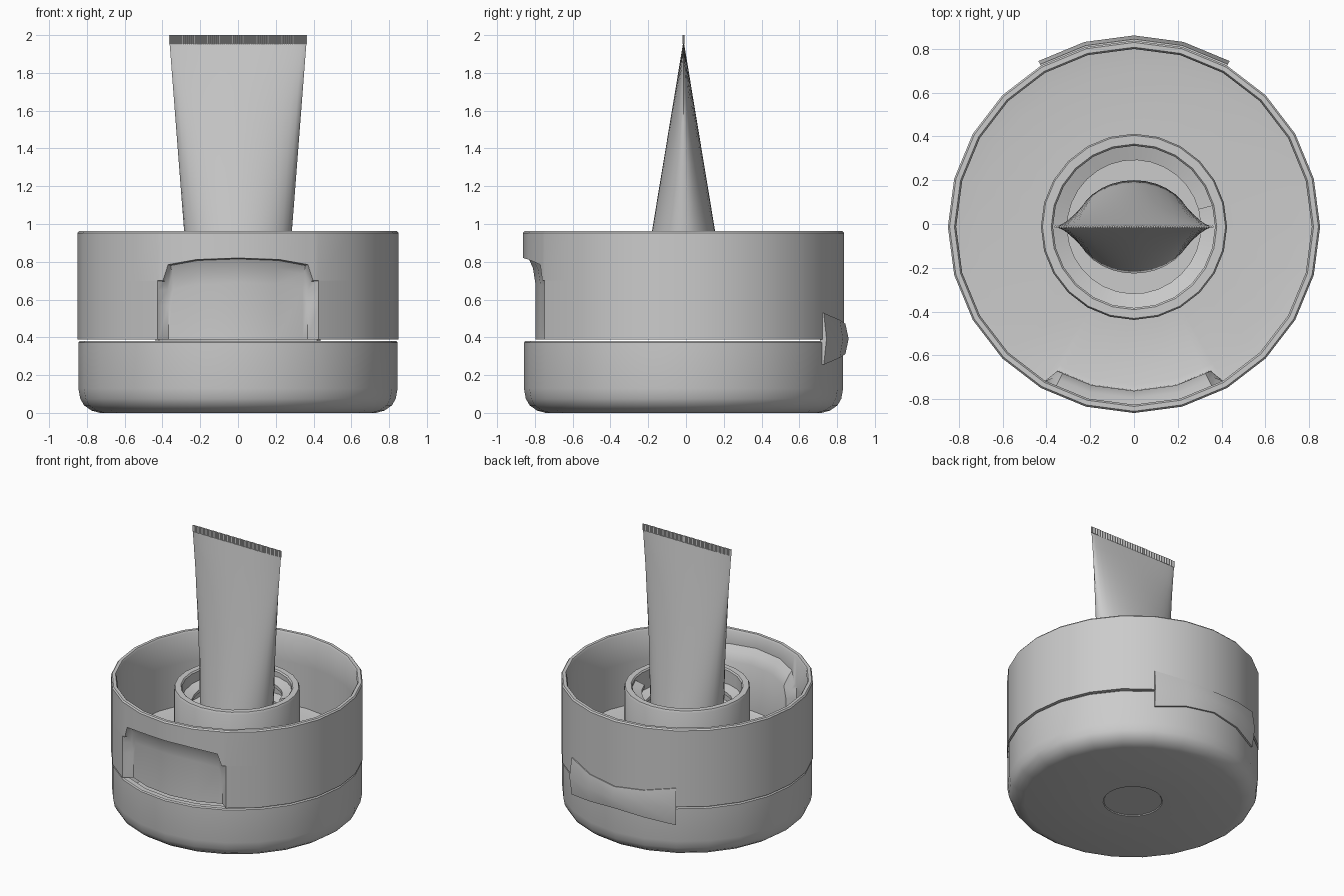
import bpy, bmesh, math
from math import radians, sin, cos, pi

if "Cube" in bpy.data.objects:
    bpy.data.objects.remove(bpy.data.objects["Cube"])

CY = -0.013          # shared axis of the cap, slightly forward of the hinge


def finish(name, bm, angle=35, merge=True):
    if merge:
        bmesh.ops.remove_doubles(bm, verts=bm.verts, dist=1e-5)
    bmesh.ops.recalc_face_normals(bm, faces=bm.faces)
    me = bpy.data.meshes.new(name)
    bm.to_mesh(me)
    bm.free()
    ob = bpy.data.objects.new(name, me)
    bpy.context.collection.objects.link(ob)
    bpy.ops.object.select_all(action='DESELECT')
    ob.select_set(True)
    bpy.context.view_layer.objects.active = ob
    bpy.ops.object.shade_smooth_by_angle(angle=radians(angle))
    return ob


def loft(bm, rows, closed=True, wrap=False):
    """Skin a list of point rows; closed joins row ends, wrap joins last row to first."""
    vs = [[bm.verts.new(p) for p in r] for r in rows]
    n, m = len(vs[0]), len(vs)
    for i in range(m if wrap else m - 1):
        a, b = vs[i], vs[(i + 1) % m]
        for j in range(n if closed else n - 1):
            k = (j + 1) % n
            bm.faces.new((a[j], a[k], b[k], b[j]))
    return vs


def polar(r, deg, z):
    """Point on a 24-sided ring, measured from the front (-y)."""
    off = (deg + 7.5) % 15 - 7.5
    off = 7.5 - abs(off)
    r *= cos(radians(7.5)) / cos(radians(off))
    return (r * sin(radians(deg)), CY - r * cos(radians(deg)), z)


# Cap body: outer skirt with thumb recess, floor and threaded neck
R = 0.85
recess_top = {0: .82, 15: .812, 26: .785, 28: .70}
angles = sorted([a * 15 for a in range(-11, 13)] + [-28, -26, 26, 28])
columns = []
for a in angles:
    zt = recess_top.get(abs(a), .70)
    d = 1 if abs(a) in recess_top else 0
    prof = [(0.10, .388), (R - .09, .388), (R - .065 * d, .388), (R - .065 * d, zt - .13),
            (R - .052 * d, zt - .05), (R - .03 * d, zt - .004 * d - .001), (R, zt),
            (R, .952), (R - .008, .962), (R - .03, .962), (.812, .95),
            (.812, zt + .04), (.812 - .03 * d, zt), (.812 - .063 * d, zt - .06),
            (.812 - .066 * d, .425), (.72, .415), (.425, .415),
            (.425, .885), (.418, .90), (.378, .90), (.37, .89),
            (.37, .43), (.10, .43)]
    columns.append([polar(r, a, z) for r, z in prof])
bm = bmesh.new()
loft(bm, columns, closed=True, wrap=True)
finish("cap_body", bm)

# Lid below, hollow, with a small dimple under the base
lid = [(0, .006), (.195, .006), (.20, 0), (.73, 0), (.775, .012), (.815, .04), (.835, .075),
       (.845, .13), (.845, .372), (.838, .38), (.80, .38), (.80, .10), (.74, .04), (0, .04)]
bm = bmesh.new()
loft(bm, [[polar(r, a * 15, z) for a in range(24)] for r, z in lid])
finish("lid", bm)

# Helical thread inside the neck
bm = bmesh.new()
turns, steps = 2.4, 72
rows = []
for i in range(steps + 1):
    t = i / steps
    a = radians(15) + 2 * pi * turns * t
    z = .84 - .30 * t
    rows.append([(r * cos(a), CY + r * sin(a), z + dz)
                 for r, dz in ((.372, .035), (.305, .012), (.305, -.012), (.372, -.035))])
vs = loft(bm, rows)
bm.faces.new(vs[0])
bm.faces.new(vs[-1])
finish("neck_thread", bm)

# Bow-tie hinge strap across the back
bm = bmesh.new()
rows = []
for a, h in ((-30, .137), (-15, .10), (0, .08), (15, .10), (30, .137)):
    sec = ((.835, h), (.857, h), (.874, 0), (.857, -h), (.835, -h))
    rows.append([polar(r, 180 + a, .392 + dz) for r, dz in sec])
vs = loft(bm, rows)
bm.faces.new(vs[0])
bm.faces.new(vs[-1])
finish("hinge", bm, 25)

# Squeeze tube: oval shoulder flattening to a straight seam
bm = bmesh.new()
SEAM = 1.955
rows = []
for rx, ry, z in ((.10, .09, .62), (.25, .20, .66)):
    rows.append((rx, ry, z))
for i in range(13):
    t = i / 12
    rows.append((.264 + .098 * t, .003 + .21 * (1 - t), .685 + (SEAM - .685) * t))
vs = loft(bm, [[(rx * cos(2 * pi * k / 32), CY + ry * sin(2 * pi * k / 32), z)
                for k in range(32)] for rx, ry, z in rows])
bm.faces.new(vs[0])
bm.faces.new(vs[-1])
finish("tube", bm, 50, False)

# Ribbed crimp along the tube end
bm = bmesh.new()
N = 132
front = [(-.364 + .728 * i / N, CY - (.006 if i % 2 else .002)) for i in range(N + 1)]
back = [(x, 2 * CY - y) for x, y in reversed(front)]
vs = loft(bm, [[(x, y, z) for x, y in front + back] for z in (SEAM - .002, 2.0)])
for r in vs:                      # cap the crimp strip top and bottom
    for i in range(N):
        bm.faces.new((r[i], r[i + 1], r[2 * N - i], r[2 * N + 1 - i]))
finish("tube_crimp", bm, 20)
